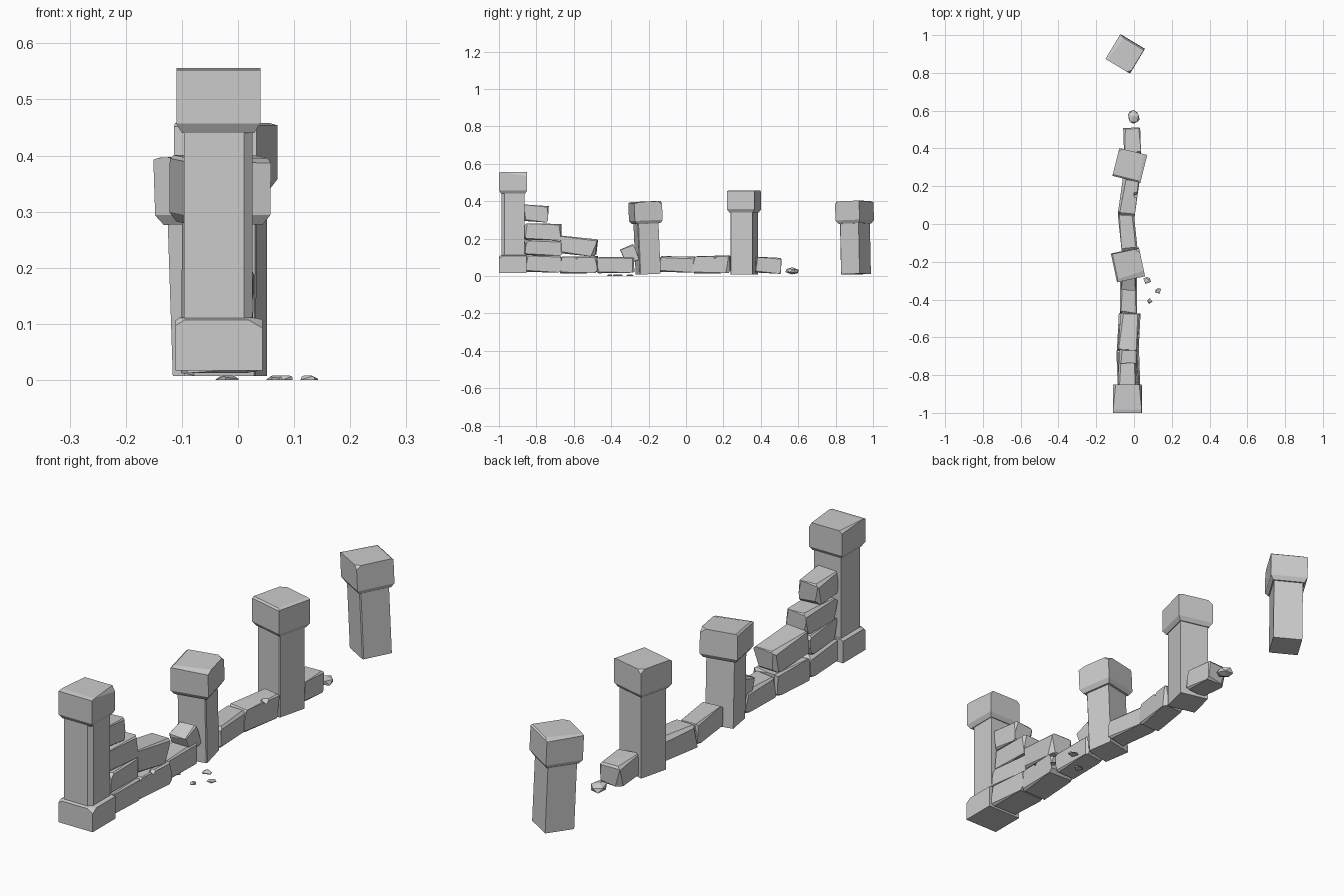
import bpy, bmesh, random
from math import radians
from mathutils import Vector, Euler

if "Cube" in bpy.data.objects:
    bpy.data.objects.remove(bpy.data.objects["Cube"])

random.seed(4)


def block(name, loc, dims, rot=(0, 0, 0), cuts=(), base=None):
    """Box (or given bmesh) trimmed by planes (nx, ny, nz, d) in unit-cube space, then sized and placed."""
    bm = base
    if bm is None:
        bm = bmesh.new()
        bmesh.ops.create_cube(bm, size=2)
    for nx, ny, nz, d in cuts:
        n = Vector((nx, ny, nz))
        geom = bm.verts[:] + bm.edges[:] + bm.faces[:]
        r = bmesh.ops.bisect_plane(bm, geom=geom, dist=1e-5, plane_co=n * d / n.length_squared,
                                   plane_no=n, clear_outer=True)
        edges = [e for e in r["geom_cut"] if isinstance(e, bmesh.types.BMEdge) and e.is_boundary]
        if len(edges) > 2:
            bmesh.ops.holes_fill(bm, edges=edges, sides=0)
    for v in bm.verts:
        v.co = Vector([c * s / 2 for c, s in zip(v.co, dims)])
    bmesh.ops.recalc_face_normals(bm, faces=bm.faces[:])
    mesh = bpy.data.meshes.new(name)
    bm.to_mesh(mesh)
    bm.free()
    ob = bpy.data.objects.new(name, mesh)
    ob.location = loc
    ob.rotation_euler = [radians(a) for a in rot]
    bpy.context.collection.objects.link(ob)
    return ob


# Undercut that tapers the bottom of each cap, plus softened top edges
UNDER = [(2, 0, -1, 2.7), (-2, 0, -1, 2.72), (0, 2, -1, 2.72), (0, -2, -1, 2.7)]
TOPS = [[(1, 0.1, 0.45, 1.38), (0, -1, 4, 4.75), (-1, 0.1, 1, 1.93)],
        [(0.1, -1, 3, 3.7), (1, 1, 1, 2.7), (-1, 0, 1, 1.9)],
        [(1, 0, 3, 3.8), (0, -1, 1, 1.9), (-1, 1, 1, 2.75)],
        [(-1, 0.1, 3, 3.75), (1, -1, 1, 2.75), (0, 1, 1, 1.92)]]


def pillar(i, x, y, rot, shaft, z0, z1, cap, z2):
    """Shaft and cap leaning together about the foot."""
    turn = Euler([radians(a) for a in rot]).to_matrix()
    foot = Vector((x, y, 0))
    block(f"pillar_{i}_shaft", foot + turn @ Vector((0, 0, (z0 + z1) / 2)),
          (shaft, shaft, z1 - z0 + 0.01), rot, [(1, -1, 0, 1.75 if i == 1 else 1.93)])
    block(f"pillar_{i}_cap", foot + turn @ Vector((0, 0, (z1 + z2) / 2)),
          (cap, cap, z2 - z1), rot, UNDER + TOPS[i - 1])


# Pillars
pillar(1, -0.035, -0.925, (0, 0, 0), 0.122, 0.10, 0.44, 0.150, 0.556)
pillar(2, -0.035, -0.202, (2.5, 0, 12), 0.113, 0.015, 0.28, 0.152, 0.398)
pillar(3, -0.022, 0.31, (0, 0, -14), 0.122, 0.012, 0.34, 0.152, 0.458)
pillar(4, -0.035, 0.908, (2, -1, -31), 0.118, 0.015, 0.28, 0.150, 0.40)
block("pillar_1_base", (-0.034, -0.927, 0.064), (0.155, 0.146, 0.094), cuts=[
    (0, -1, 3, 3.75), (1, -1, 1, 2.6), (-1, 0, 1, 1.9), (1, 0, 3, 3.8), (-1, -1, 1, 2.7)])

# Wall stones: x, y range, z range, width, tilt, turn
STONES = [
    (-0.030, -0.86, -0.67, 0.020, 0.110, 0.120, -1, 2),
    (-0.028, -0.67, -0.475, 0.014, 0.105, 0.115, 1, -3),
    (-0.030, -0.475, -0.28, 0.016, 0.102, 0.090, 1, 0),
    (-0.032, -0.86, -0.67, 0.110, 0.190, 0.105, -1, 4),
    (-0.028, -0.67, -0.48, 0.112, 0.206, 0.100, -6, -4),
    (-0.033, -0.86, -0.67, 0.192, 0.280, 0.095, -1, -2),
    (-0.037, -0.865, -0.74, 0.290, 0.378, 0.090, -4, 1),
    (-0.033, -0.14, 0.05, 0.020, 0.105, 0.085, -1, 6),
    (-0.028, 0.045, 0.237, 0.014, 0.108, 0.090, 1, -8),
    (-0.010, 0.375, 0.505, 0.015, 0.100, 0.090, -3, 2),
    (-0.030, -0.335, -0.265, 0.070, 0.160, 0.080, 24, 0),
]
wall = []
for i, (x, y0, y1, z0, z1, w, tilt, turn) in enumerate(STONES):
    cuts = [(random.uniform(-.04, .04), random.uniform(-.05, .05), 1, 1.0)]
    # Chipped ends and long edges
    for ny in (-1, 1):
        for nz in (-1, 1):
            cuts.append((random.uniform(-.2, .2), 2 * ny, nz, random.uniform(2.65, 2.95)))
        for nx in (-1, 1):
            cuts.append((nx, 2 * ny, random.uniform(-.3, .3), random.uniform(2.75, 3.1)))
    cuts += [(1, 0.05, 1, random.uniform(1.7, 1.92)), (-1, 0.1, 1, random.uniform(1.7, 1.92)),
             (1, -0.1, -1, 1.9), (-1, 1, -1, 2.7)]
    wall.append(block(f"wall_stone_{i + 1}", (x, (y0 + y1) / 2, (z0 + z1) / 2),
                      (w, y1 - y0 + 0.006, z1 - z0), (tilt, 0, turn), cuts))

# Small notches chipped from the top edges of two stones
for k, loc in ((8, (0.018, 0.155, 0.108)), (1, (0.032, -0.585, 0.105))):
    cutter = block("notch_cutter", loc, (0.035, 0.022, 0.022), (45, 12, 10))
    cutter.hide_render = True
    cutter.hide_set(True)
    mod = wall[k].modifiers.new("notch", "BOOLEAN")
    mod.operation, mod.object, mod.solver = "DIFFERENCE", cutter, "EXACT"

# Round fallen rock
bm = bmesh.new()
bmesh.ops.create_icosphere(bm, subdivisions=1, radius=1)
for v in bm.verts:
    v.co *= random.uniform(0.9, 1.05)
block("fallen_rock", (-0.002, 0.567, 0.027), (0.07, 0.08, 0.038), (-5, 0, 15), base=bm)

# Flat shards on the ground
for i, (x, y, s, a) in enumerate([(0.07, -0.297, 0.032, 20), (0.127, -0.353, 0.026, 75),
                                  (0.082, -0.408, 0.022, 130), (-0.02, -0.37, 0.03, 40)]):
    block(f"shard_{i + 1}", (x, y, 0.004), (s, s, 0.008), (0, 0, a), [
        (1, 1, 0.4, 0.9), (-1, 0.5, 0.5, 1.0), (0.2, -1, 0.6, 0.9)])
